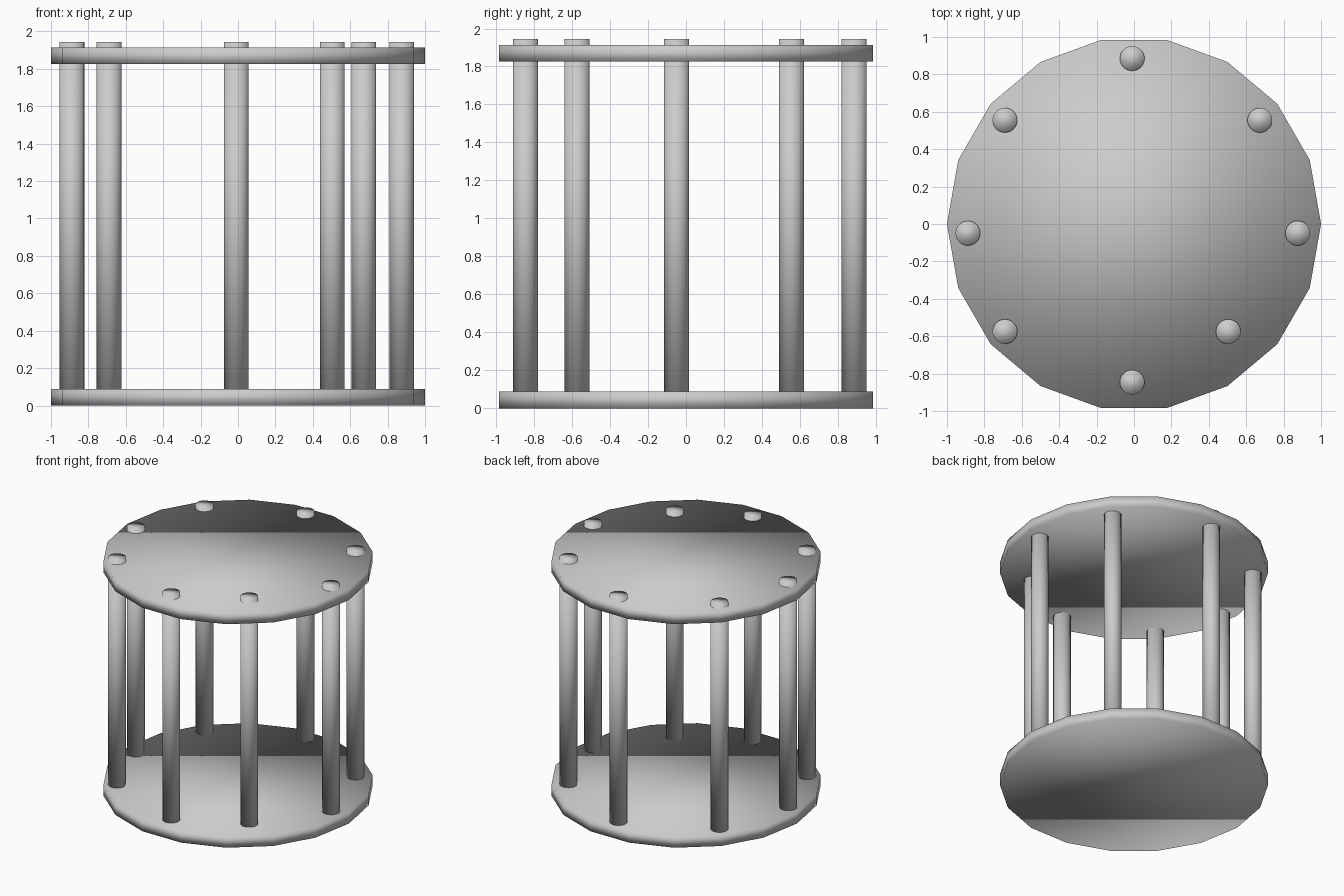
import bpy

cube = bpy.data.objects.get("Cube")
if cube:
    bpy.data.objects.remove(cube, do_unlink=True)

grey = bpy.data.materials.new("plain grey")
grey.use_nodes = True
colour = (0.6, 0.6, 0.6, 1)
grey.diffuse_color = colour
grey.node_tree.nodes["Principled BSDF"].inputs["Base Color"].default_value = colour


def cylinder(name, sides, radius, x, y, bottom, top, turn=0.0):
    bpy.ops.mesh.primitive_cylinder_add(
        vertices=sides, radius=radius, depth=top - bottom,
        location=(x, y, (bottom + top) / 2), rotation=(0, 0, turn))
    obj = bpy.context.object
    obj.name = name
    obj.data.materials.append(grey)
    # Soft shading runs over the rims as well
    bpy.ops.object.shade_smooth()
    return obj


# Two eighteen-sided plates, with corners on the x axis
quarter_turn = 1.5707963
cylinder("bottom_plate", 18, 1.0, 0, 0, 0.0, 0.088, quarter_turn)
cylinder("top_plate", 18, 1.0, 0, 0, 1.825, 1.913, quarter_turn)

# Posts between the plates, their ends standing proud of the top
posts = {
    "back_post": (-0.01, 0.885),
    "back_right_post": (-0.69, 0.555),
    "back_left_post": (0.673, 0.555),
    "right_post": (-0.888, -0.049),
    "left_post": (0.875, -0.049),
    "front_right_post": (-0.69, -0.575),
    "front_left_post": (0.504, -0.575),
    "front_post": (-0.01, -0.846),
}
for name, (x, y) in posts.items():
    cylinder(name, 32, 0.066, x, y, 0.03, 1.944)
